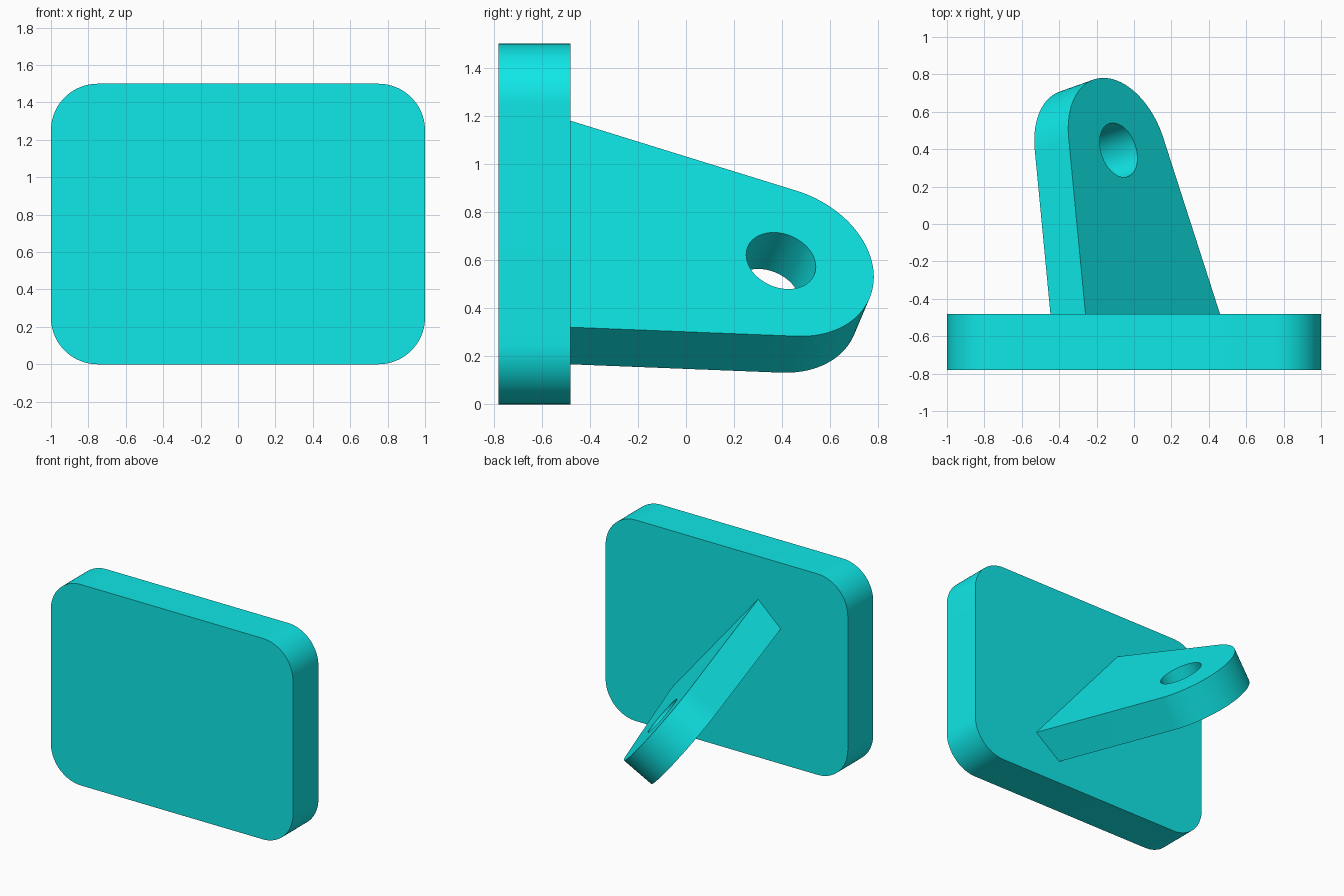
import bpy, bmesh
from math import sin, cos, pi, atan2, acos, hypot, radians
from mathutils import Matrix, Vector

if "Cube" in bpy.data.objects:
    bpy.data.objects.remove(bpy.data.objects["Cube"])

cyan = bpy.data.materials.new("cyan")
cyan.diffuse_color = (0.005, 0.8, 0.8, 1)
cyan.use_nodes = True
cyan.node_tree.nodes["Principled BSDF"].inputs["Base Color"].default_value = cyan.diffuse_color


def arc(cx, cy, r, a0, a1, n):
    return [(cx + r * cos(a0 + (a1 - a0) * i / n),
             cy + r * sin(a0 + (a1 - a0) * i / n)) for i in range(n + 1)]


def prism(name, outline, w0, w1, matrix):
    """Extrude a counter-clockwise outline from w0 to w1, placed by matrix."""
    bm = bmesh.new()
    low = [bm.verts.new((x, y, w0)) for x, y in outline]
    high = [bm.verts.new((x, y, w1)) for x, y in outline]
    bm.faces.new(low[::-1])
    bm.faces.new(high)
    for i in range(len(low)):
        j = (i + 1) % len(low)
        bm.faces.new((low[i], low[j], high[j], high[i]))
    bm.transform(matrix)
    bmesh.ops.recalc_face_normals(bm, faces=bm.faces)
    mesh = bpy.data.meshes.new(name)
    bm.to_mesh(mesh)
    bm.free()
    mesh.materials.append(cyan)
    obj = bpy.data.objects.new(name, mesh)
    bpy.context.collection.objects.link(obj)
    return obj


def frame(u, v, w, origin):
    m = Matrix((u, v, w)).transposed().to_4x4()
    m.translation = origin
    return m


def smooth(obj):
    bpy.ops.object.select_all(action='DESELECT')
    obj.select_set(True)
    bpy.context.view_layer.objects.active = obj
    bpy.ops.object.shade_smooth_by_angle(angle=radians(30))


# Upright mounting plate with rounded corners
r = 0.25
corners = [(1 - r, 1.5 - r), (r - 1, 1.5 - r), (r - 1, r), (1 - r, r)]
outline = []
for k, (cx, cz) in enumerate(corners):
    outline += arc(cx, cz, r, k * pi / 2, (k + 1) * pi / 2, 20)
plate = prism("mounting_plate", outline, 0.48, 0.78,
              frame(Vector((1, 0, 0)), Vector((0, 0, 1)), Vector((0, -1, 0)), (0, 0, 0)))
smooth(plate)

# Tilted lug frame: u across the lug, v along it, w out of its upper face
u = Vector((0.72, 0, -0.86)).normalized()
w = u.cross(Vector((-0.185, 0.875, -0.15))).normalized()
v = w.cross(u)
place = frame(u, v, w, (0.1, -0.48, 0.75))

# Tapered outline tangent to the rounded tip, root buried in the plate
half, reach, tip_r, thick = 0.56, 0.907, 0.40, 0.245
a = atan2(-reach, half) + acos(tip_r / hypot(half, reach))
root = 0.1
root_half = half + root * (half - tip_r * cos(a)) / (reach + tip_r * sin(a))
outline = [(-root_half, -root), (root_half, -root)] + arc(0, reach, tip_r, a, pi - a, 64)
lug = prism("tilted_lug", outline, -thick, 0, place)

# Pin hole through the lug
cutter = prism("hole_cutter", arc(0, reach, 0.15, 0, 2 * pi, 64)[:-1], -0.5, 0.3, place)
cutter.hide_render = True
mod = lug.modifiers.new("pin_hole", 'BOOLEAN')
mod.operation = 'DIFFERENCE'
mod.solver = 'EXACT'
mod.object = cutter
bpy.context.view_layer.objects.active = lug
lug.select_set(True)
bpy.ops.object.modifier_apply(modifier=mod.name)
bpy.data.objects.remove(cutter)
smooth(lug)
